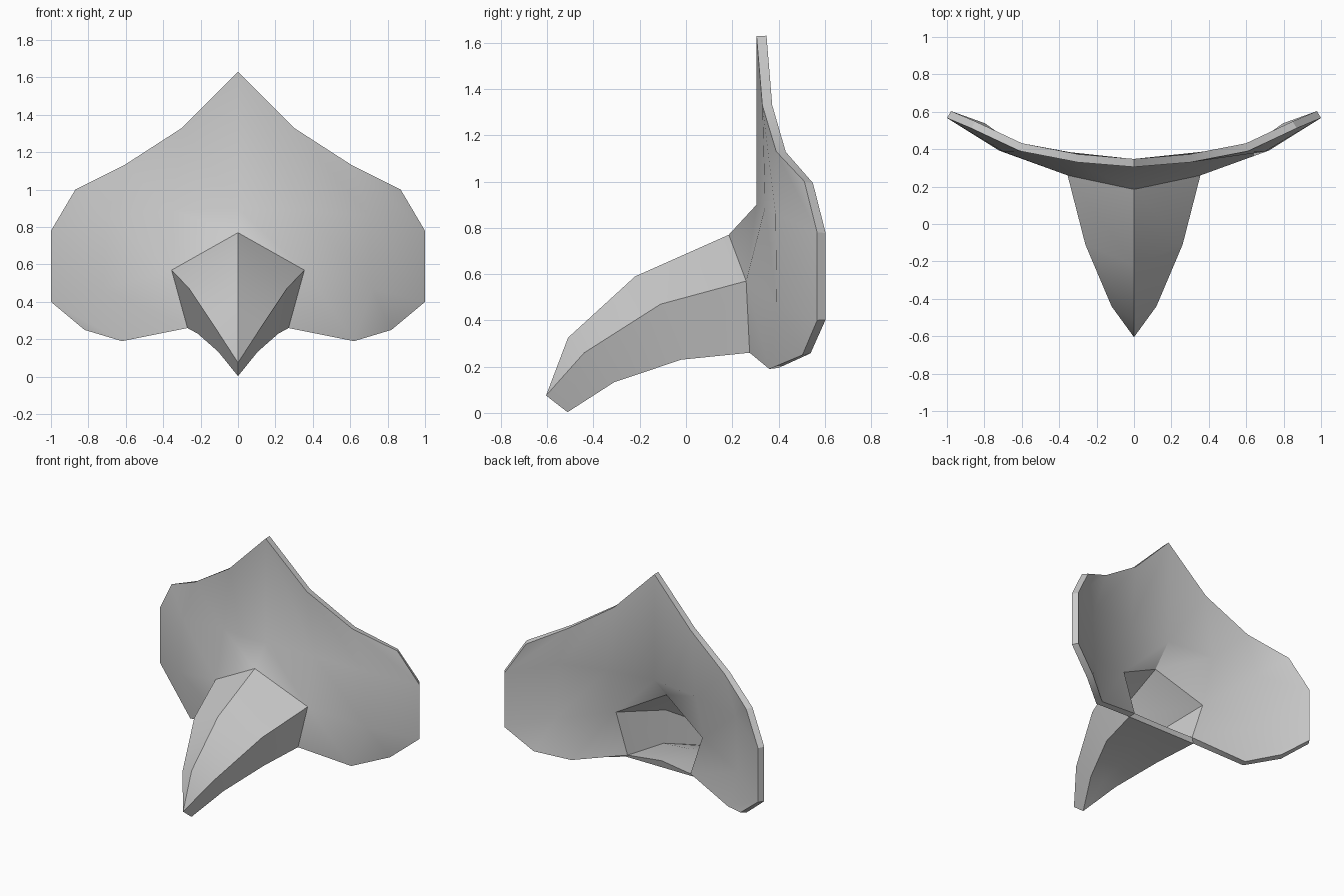
import bpy, bmesh, math

if "Cube" in bpy.data.objects:
    bpy.data.objects.remove(bpy.data.objects["Cube"])

# Right half of the mask as columns of points, each running top to bottom
brow = [(0, .305, 1.63), (0, .305, .90), (0, .185, .77)]
inner = [(.30, .33, 1.33), (.35, .342, .89), (.355, .26, .57), (.27, .275, .26)]
cheek = [(.61, .39, 1.13), (.70, .387, .86), (.72, .392, .47), (.62, .36, .19)]
outer = [(.87, .512, 1.0), (1.0, .567, .78), (1.0, .567, .40), (.82, .503, .25)]

# Beak lines, each running from the face to the tip
tip, under_tip = (0, -.605, .075), (0, -.512, .003)
ridge = [brow[2], (0, -.22, .59), (0, -.51, .325), tip]
side = [inner[2], (.26, -.11, .47), (.12, -.44, .26), tip]
lower = [inner[3], (.215, -.02, .23), (.105, -.31, .133), under_tip]
keel = [(0, y, z) for _, y, z in lower]

bm = bmesh.new()


def strip(left, right):
    """Faces between two point lines, on both sides of the mirror plane."""
    for i in range(min(len(left), len(right)) - 1):
        quad = list(dict.fromkeys([left[i], left[i + 1], right[i + 1], right[i]]))
        bm.faces.new([bm.verts.new(p) for p in quad])
        bm.faces.new([bm.verts.new((-x, y, z)) for x, y, z in reversed(quad)])


# Face plate
strip(brow, inner)
strip(inner, cheek)
strip(cheek, outer)
# Hollow beak
strip(ridge, side)
strip(side, lower)
strip(lower, keel)

bmesh.ops.remove_doubles(bm, verts=bm.verts[:], dist=.001)
mesh = bpy.data.meshes.new("beaked_mask")
bm.to_mesh(mesh)
bm.free()
mask = bpy.data.objects.new("beaked_mask", mesh)
bpy.context.collection.objects.link(mask)
bpy.context.view_layer.objects.active = mask
mask.select_set(True)

# Shell thickness, growing inward
shell = mask.modifiers.new("shell", 'SOLIDIFY')
shell.thickness = .043
shell.offset = -1
bpy.ops.object.modifier_apply(modifier=shell.name)
bpy.ops.object.shade_smooth_by_angle(angle=math.radians(30))
